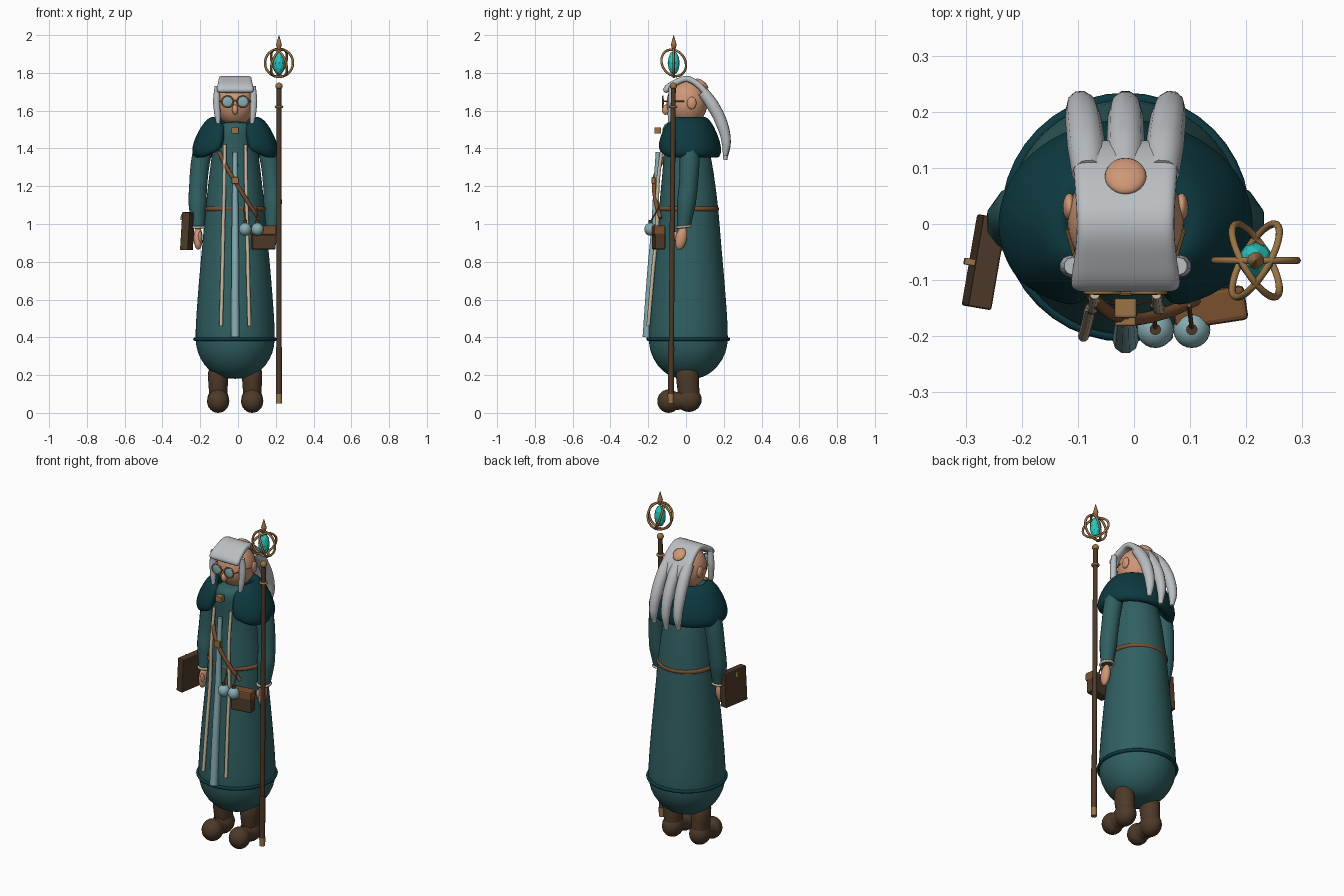
import bpy, bmesh, math
from mathutils import Vector, Matrix

cube = bpy.data.objects.get("Cube")
if cube:
    bpy.data.objects.remove(cube)

CX = -0.015  # the figure's own centre line


def material(name, rgb):
    m = bpy.data.materials.new(name)
    m.use_nodes = True
    m.diffuse_color = (*rgb, 1)
    m.node_tree.nodes["Principled BSDF"].inputs["Base Color"].default_value = (*rgb, 1)
    return m


TEAL = material("robe teal", (0.03, 0.115, 0.12))
DEEP = material("deep teal", (0.004, 0.042, 0.052))
SKIN = material("skin", (0.62, 0.31, 0.18))
HAIR = material("grey hair", (0.50, 0.52, 0.54))
BROWN = material("dark brown", (0.075, 0.042, 0.022))
LEATHER = material("tan leather", (0.19, 0.08, 0.03))
BRASS = material("brass", (0.32, 0.175, 0.06))
BLUE = material("pale blue", (0.24, 0.42, 0.45))
CREAM = material("cream trim", (0.56, 0.47, 0.34))
GEM = material("turquoise gem", (0.02, 0.58, 0.52))


def finish(name, bm, mat, subdiv=0, smooth=True, bevel=0):
    bmesh.ops.recalc_face_normals(bm, faces=bm.faces)
    me = bpy.data.meshes.new(name)
    bm.to_mesh(me)
    bm.free()
    me.materials.append(mat)
    ob = bpy.data.objects.new(name, me)
    bpy.context.collection.objects.link(ob)
    for p in me.polygons:
        p.use_smooth = smooth
    if bevel:
        mod = ob.modifiers.new("Bevel", "BEVEL")
        mod.width, mod.segments = bevel, 2
    if subdiv:
        ob.modifiers.new("Subdivision", "SUBSURF").levels = subdiv
        ob.modifiers[-1].render_levels = subdiv
    return ob


def skin_rings(bm, rings):
    """Bridge closed rings of points and cap both ends."""
    loops = [[bm.verts.new(p) for p in r] for r in rings]
    n = len(loops[0])
    for a, b in zip(loops, loops[1:]):
        for i in range(n):
            j = (i + 1) % n
            bm.faces.new((a[i], a[j], b[j], b[i]))
    bm.faces.new(loops[0])
    bm.faces.new(loops[-1])


def loft(name, rows, mat, n=24, subdiv=1):
    """Rows are (x, y, z, radius x, radius y)."""
    bm = bmesh.new()
    turn = [2 * math.pi * i / n for i in range(n)]
    skin_rings(bm, [[(x + rx * math.cos(t), y + ry * math.sin(t), z) for t in turn]
                    for x, y, z, rx, ry in rows])
    return finish(name, bm, mat, subdiv)


def ball(name, at, size, mat, rot=(0, 0, 0), seg=24):
    bm = bmesh.new()
    bmesh.ops.create_uvsphere(bm, u_segments=seg, v_segments=seg // 2, radius=1)
    bmesh.ops.scale(bm, vec=size, verts=bm.verts)
    ob = finish(name, bm, mat)
    ob.location, ob.rotation_euler = at, rot
    return ob


def box(name, at, size, mat, rot=(0, 0, 0), bevel=0.004):
    bm = bmesh.new()
    bmesh.ops.create_cube(bm, size=1)
    bmesh.ops.scale(bm, vec=size, verts=bm.verts)
    ob = finish(name, bm, mat, smooth=False, bevel=bevel)
    ob.location, ob.rotation_euler = at, rot
    return ob


def rod(name, a, b, r1, r2, mat, seg=16):
    a, b = Vector(a), Vector(b)
    bm = bmesh.new()
    bmesh.ops.create_cone(bm, cap_ends=True, segments=seg, radius1=r1, radius2=r2, depth=(b - a).length)
    turn = (b - a).to_track_quat("Z", "Y").to_matrix().to_4x4()
    bmesh.ops.transform(bm, matrix=Matrix.Translation((a + b) / 2) @ turn, verts=bm.verts)
    ob = finish(name, bm, mat)
    bpy.context.view_layer.objects.active = ob
    ob.select_set(True)
    bpy.ops.object.shade_smooth_by_angle()
    ob.select_set(False)
    return ob


def ring(name, at, rx, ry, minor, mat, rot=(0, 0, 0), tall=1):
    bm = bmesh.new()
    n, m = 40, 8
    v = [[bm.verts.new(((rx + minor * math.cos(q)) * math.cos(p), (ry + minor * math.cos(q)) * math.sin(p),
                        minor * tall * math.sin(q)))
          for q in [2 * math.pi * j / m for j in range(m)]] for p in [2 * math.pi * i / n for i in range(n)]]
    for i in range(n):
        for j in range(m):
            k, l = (i + 1) % n, (j + 1) % m
            bm.faces.new((v[i][j], v[k][j], v[k][l], v[i][l]))
    ob = finish(name, bm, mat)
    ob.location, ob.rotation_euler = at, rot
    return ob


def tube(name, path, radii, mat):
    """Smooth tapered tube along a curve, turned into a mesh."""
    cu = bpy.data.curves.new(name, "CURVE")
    cu.dimensions, cu.bevel_depth, cu.bevel_resolution = "3D", 1, 3
    cu.use_fill_caps, cu.resolution_u = True, 8
    sp = cu.splines.new("BEZIER")
    sp.bezier_points.add(len(path) - 1)
    for bp, co, r in zip(sp.bezier_points, path, radii):
        bp.co, bp.radius = co, r
        bp.handle_left_type = bp.handle_right_type = "AUTO"
    tmp = bpy.data.objects.new(name + "_guide", cu)
    bpy.context.collection.objects.link(tmp)
    bm = bmesh.new()
    bm.from_mesh(tmp.evaluated_get(bpy.context.evaluated_depsgraph_get()).to_mesh())
    bpy.data.objects.remove(tmp)
    return finish(name, bm, mat)


# Robe, hem and belt
robe = [(.18, .05, .01), (.2, .11, .01), (.25, .165, .01), (.32, .203, .012), (.39, .213, .012),
        (.5, .208, .012), (.7, .193, .012), (.9, .174, .012), (1.08, .158, .015), (1.2, .145, .012),
        (1.35, .127, .01), (1.45, .112, -.01), (1.51, .095, -.035), (1.545, .06, -.04)]
loft("robe", [(CX, y, z, r, r) for z, r, y in robe], TEAL, n=32)
ring("hem_band", (CX, .012, .39), .212, .212, .01, DEEP)
ring("belt", (CX, .015, 1.08), .157, .15, .01, LEATHER, tall=1.3)

# Shoulder cape, open at the front with rounded ends
section = [(.085, 1.54), (.11, 1.575), (.155, 1.555), (.198, 1.49), (.232, 1.41), (.226, 1.355),
           (.185, 1.345), (.125, 1.40)]
cr, cz = .16, 1.45
bm = bmesh.new()
rows = []
for i in range(29):
    t = i / 28
    a = math.radians(-90 + 23 + 314 * t)
    s = min(1, .35 + 6 * min(t, 1 - t)) ** .6
    rows.append([(CX + (cr + (r - cr) * s) * math.cos(a), (cr + (r - cr) * s) * .82 * math.sin(a),
                  cz + (z - cz) * s) for r, z in section])
skin_rings(bm, rows)
finish("shoulder_cape", bm, DEEP, 2)

# Head and face
ball("head", (CX, .005, 1.64), (.104, .108, .122), SKIN, seg=32)
ball("nose", (CX, -.108, 1.605), (.016, .02, .027), SKIN)
ball("bald_spot", (CX, .085, 1.742), (.037, .04, .016), SKIN, rot=(-.67, 0, 0))
for side, s in (("right", -1), ("left", 1)):
    x = CX + s * .041
    ball(side + "_ear", (CX + s * .1, .03, 1.64), (.012, .025, .033), SKIN)
    ball(side + "_lens", (x, -.122, 1.648), (.028, .005, .028), BLUE)
    ring(side + "_lens_frame", (x, -.122, 1.648), .03, .03, .004, BRASS, rot=(math.pi / 2, 0, 0))
    rod(side + "_temple", (CX + s * .072, -.122, 1.65), (CX + s * .105, -.01, 1.65), .003, .003, BRASS, 8)
rod("glasses_bridge", (CX - .012, -.124, 1.652), (CX + .012, -.124, 1.652), .004, .004, BRASS, 8)

# Hair: a thick swept-back sheet, three back locks and two side locks
spine = [(-.112, 1.695, .1), (-.1, 1.725, .098), (-.06, 1.745, .092), (-.02, 1.768, .088), (.02, 1.77, .088),
         (.07, 1.735, .092), (.11, 1.69, .095), (.145, 1.62, .096)]
bm = bmesh.new()
sheet = [[bm.verts.new((CX + w * (k / 3), y, z)) for k in range(-3, 4)] for y, z, w in spine]
for a, b in zip(sheet, sheet[1:]):
    for k in range(6):
        bm.faces.new((a[k], a[k + 1], b[k + 1], b[k]))
hair = finish("hair_cap", bm, HAIR)
mod = hair.modifiers.new("Thickness", "SOLIDIFY")
mod.thickness, mod.offset = .034, 0
hair.modifiers.new("Subdivision", "SUBSURF").levels = 2
hair.modifiers[-1].render_levels = 2
for side, s in (("right", -1), ("middle", 0), ("left", 1)):
    x = CX + s * .066
    tube(side + "_back_lock", [(x, .09, 1.70), (x + s * .004, .14, 1.63), (x + s * .01, .19, 1.53),
                               (x + s * .014, .213, 1.43), (x + s * .014, .207, 1.34 + .02 * abs(s))],
         (.03, .034, .032, .025, .012), HAIR)
    if s:
        x = CX + s * .094
        tube(side + "_side_lock", [(x, -.075, 1.73), (x + s * .004, -.075, 1.65), (x, -.08, 1.58),
                                   (x - s * .006, -.085, 1.52)], (.016, .02, .017, .009), HAIR)

# Sleeves, cuffs, hands and boots
for side, s in (("right", -1), ("left", 1)):
    def arm_x(d):
        return CX + s * d
    tube(side + "_sleeve", [(arm_x(.15), .02, 1.46), (arm_x(.178), .02, 1.36), (arm_x(.196), .012, 1.2),
                            (arm_x(.199), .002, 1.11), (arm_x(.196), -.012, .985)],
         (.05, .053, .05, .05, .036), TEAL)
    ring(side + "_cuff", (arm_x(.196), -.012, .985), .036, .036, .007, CREAM, rot=(.1, 0, 0))
    ball(side + "_hand", (arm_x(.196), -.025, .925), (.024, .03, .062), SKIN, rot=(-.2, 0, 0))
    ball(side + "_thumb", (arm_x(.185), -.05, .93), (.011, .013, .032), SKIN, rot=(.2, 0, 0))
    x = arm_x(.09)
    loft(side + "_boot_shaft", [(x, .02, .04, .05, .055), (x, .015, .1, .048, .058),
                                (x, .008, .17, .055, .062), (x, .005, .26, .058, .064)], BROWN, n=16)
    ball(side + "_boot_heel", (x, .015, .07), (.057, .068, .065), BROWN)
    tube(side + "_boot_foot", [(x, .03, .07), (x, -.04, .064), (x, -.09, .062), (x, -.115, .06)],
         (.05, .05, .055, .045), BROWN)
    ball(side + "_boot_toe", (x, -.092, .062), (.059, .06, .062), BROWN)

# Front sash, edge trims, clasp and diagonal strap
tube("front_sash", [(CX, -.148, 1.38), (CX, -.158, 1.2), (CX, -.166, 1.0), (CX, -.186, .75), (CX, -.208, .4)],
     (.013, .015, .018, .02, .023), BLUE)
for side, s in (("right", -1), ("left", 1)):
    tube(side + "_robe_trim", [(CX + s * .055, -.125, 1.42), (CX + s * .058, -.15, 1.2),
                               (CX + s * .063, -.152, 1.0), (CX + s * .068, -.175, .75),
                               (CX + s * .075, -.2, .46)], (.009, .01, .01, .01, .01), CREAM)
box("neck_clasp", (CX, -.15, 1.495), (.04, .035, .034), BRASS)
tube("chest_strap", [(-.1, -.09, 1.38), (-.06, -.145, 1.30), (CX, -.168, 1.225), (.05, -.16, 1.12),
                     (.11, -.135, 1.03)], (.011,) * 5, LEATHER)
box("strap_buckle", (CX, -.172, 1.23), (.038, .02, .036), BRASS)

# Pouch and hanging flasks
box("pouch", (.135, -.145, .925), (.125, .055, .12), BROWN, rot=(0, 0, .15), bevel=.008)
box("pouch_flap", (.135, -.149, .967), (.131, .062, .05), LEATHER, rot=(0, 0, .15), bevel=.008)
for name, x in (("inner_flask", .038), ("outer_flask", .103)):
    ball(name, (x, -.188, .972), (.033, .033, .034), BLUE)
    rod(name + "_cork", (x, -.188, 1.0), (x, -.188, 1.02), .01, .01, BROWN)
    rod(name + "_cord", (x, -.186, 1.015), (x - .005, -.145, 1.085), .004, .004, LEATHER, 8)

# Book carried at the right hand
turn = (.0, .06, -.17)
box("book", (-.267, -.068, .962), (.042, .165, .2), BROWN, rot=turn)
box("book_clasp", (-.278, -.07, 1.035), (.05, .012, .03), BRASS, rot=turn, bevel=.002)

# Staff with caged gem
SX = .217
rod("staff", (SX, -.08, .06), (SX, -.067, 1.73), .014, .013, BROWN)
rod("staff_lower_grip", (SX, -.08, .1), (SX, -.078, .35), .016, .016, BROWN)
rod("staff_foot", (SX, -.08, .05), (SX, -.08, .1), .016, .017, BRASS)
ball("staff_knob", (SX, -.067, 1.73), (.019, .019, .019), BRASS)
ring("staff_collar", (SX, -.068, 1.62), .016, .016, .007, BRASS)
top = (SX, -.065, 1.853)
for i, tilt in enumerate((0, .32, -.32)):
    ring("cage_ring_%d" % (i + 1), top, .074, .074, .0065, BRASS,
         rot=(math.pi / 2 + tilt, 0, i * math.pi / 3))
gem = bmesh.new()
bmesh.ops.create_icosphere(gem, subdivisions=2, radius=1)
bmesh.ops.scale(gem, vec=(.032, .032, .063), verts=gem.verts)
finish("staff_gem", gem, GEM, smooth=False).location = top
rod("finial_base", (SX, -.065, 1.92), (SX, -.065, 1.95), .008, .015, BRASS)
rod("finial_spike", (SX, -.065, 1.95), (SX, -.065, 2.0), .015, .001, BRASS)
